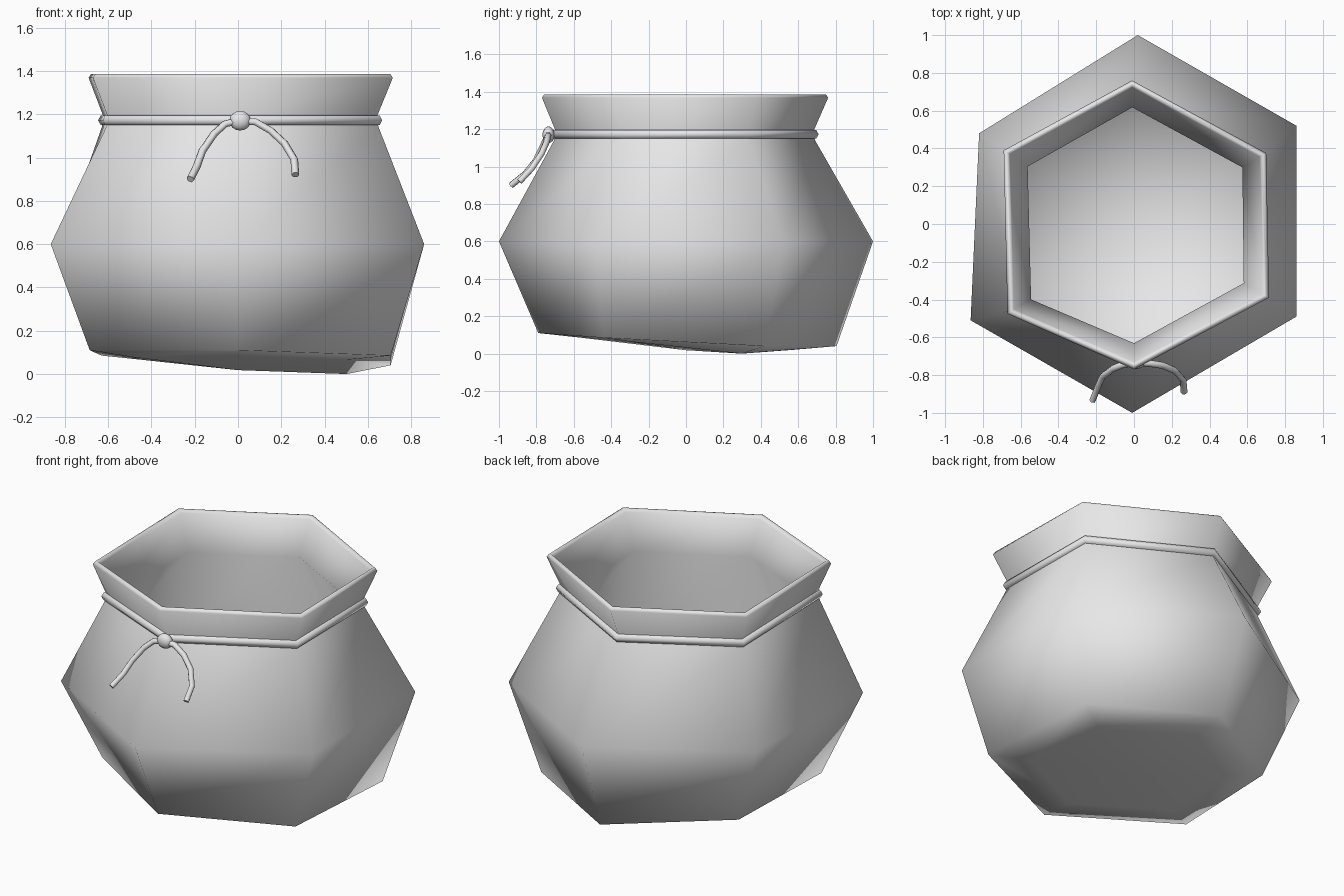
import bpy
import bmesh
from mathutils import Vector

cube = bpy.data.objects.get("Cube")
if cube:
    bpy.data.objects.remove(cube, do_unlink=True)

GREY = (0.8, 0.8, 0.8, 1.0)
cloth = bpy.data.materials.new("plain_grey")
cloth.use_nodes = True
cloth.diffuse_color = GREY
cloth.node_tree.nodes["Principled BSDF"].inputs["Base Color"].default_value = GREY


def link(name, data):
    obj = bpy.data.objects.new(name, data)
    bpy.context.collection.objects.link(obj)
    data.materials.append(cloth)
    return obj


def finish(name, bm):
    """Smooth-shade a bmesh and turn it into an object."""
    for face in bm.faces:
        face.smooth = True
    mesh = bpy.data.meshes.new(name)
    bm.to_mesh(mesh)
    bm.free()
    link(name, mesh)


def at_height(outline, z):
    return [Vector((x, y, z)) for x, y in outline]


def scaled(ring, factor, lift=0.0):
    return [Vector((p.x * factor, p.y * factor, p.z + lift)) for p in ring]


def tube(name, points, radius, cyclic=False):
    """Round cord following a path, turned into a mesh."""
    curve = bpy.data.curves.new(name, "CURVE")
    curve.dimensions = "3D"
    curve.bevel_depth = radius
    curve.bevel_resolution = 1
    curve.use_fill_caps = not cyclic
    spline = curve.splines.new("POLY")
    spline.points.add(len(points) - 1)
    for target, p in zip(spline.points, points):
        target.co = (*p, 1.0)
    spline.use_cyclic_u = cyclic
    obj = link(name, curve)
    bpy.ops.object.select_all(action="DESELECT")
    obj.select_set(True)
    bpy.context.view_layer.objects.active = obj
    bpy.ops.object.convert(target="MESH")
    bpy.ops.object.shade_smooth()


# Six-sided outlines, counter-clockwise from the front corner
rim = at_height([(0, -.77), (.715, -.39), (.7, .375), (-.01, .76), (-.69, .39), (-.67, -.475)], 1.368)
neck = at_height([(0, -.695), (.64, -.345), (.632, .33), (-.01, .68), (-.62, .335), (-.6, -.44)], 1.185)
belly = at_height([(-.01, -1), (.86, -.49), (.86, .52), (.02, 1), (-.82, .48), (-.865, -.51)], .6)
base = [Vector(p) for p in [(0, -.79, .11), (.705, -.44, .085), (.705, .42, .04),
                            (.03, .805, .04), (-.63, .38, .085), (-.685, -.357, .11)]]
sag = scaled(base, .71)
for p, z in zip(sag, (.085, .066, 0, .02, .066, .078)):
    p.z = z

# Sack: one skin from under the base, over the rim and down the inside
rings = [
    sag, base, belly, scaled(neck, 1.015, -.045), neck, rim,
    scaled(rim, .985, .017), scaled(rim, .965, .017), scaled(rim, .95),
    scaled(neck, .908, -.015), scaled(belly, .94), scaled(base, .92, .05),
]
bm = bmesh.new()
loops = [[bm.verts.new(p) for p in ring] for ring in rings]
for low, high in zip(loops, loops[1:]):
    for i in range(6):
        j = (i + 1) % 6
        bm.faces.new((low[i], low[j], high[j], high[i]))
for loop, z in ((loops[0], .018), (loops[-1], .08)):
    centre = bm.verts.new((0, 0, z))
    for i in range(6):
        bm.faces.new((loop[i], loop[(i + 1) % 6], centre))
bmesh.ops.recalc_face_normals(bm, faces=bm.faces[:])
finish("sack", bm)

# Cord around the neck
tube("neck_cord", scaled(neck, 1.005, -.013), .026, cyclic=True)

# Knot at the front corner
bm = bmesh.new()
bmesh.ops.create_uvsphere(bm, u_segments=12, v_segments=8, radius=.05)
for v in bm.verts:
    v.co = Vector((v.co.x, v.co.y * .65, v.co.z * .9)) + Vector((.01, -.735, 1.17))
finish("knot", bm)

# Loose cord ends
tube("cord_end_right", [(0, -.735, 1.17), (-.06, -.745, 1.155), (-.11, -.765, 1.11),
                        (-.165, -.805, 1.03), (-.19, -.86, .96), (-.22, -.935, .9)], .018)
tube("cord_end_left", [(0, -.735, 1.17), (.08, -.738, 1.165), (.15, -.748, 1.125),
                       (.215, -.775, 1.065), (.26, -.825, .99), (.265, -.89, .92)], .018)
